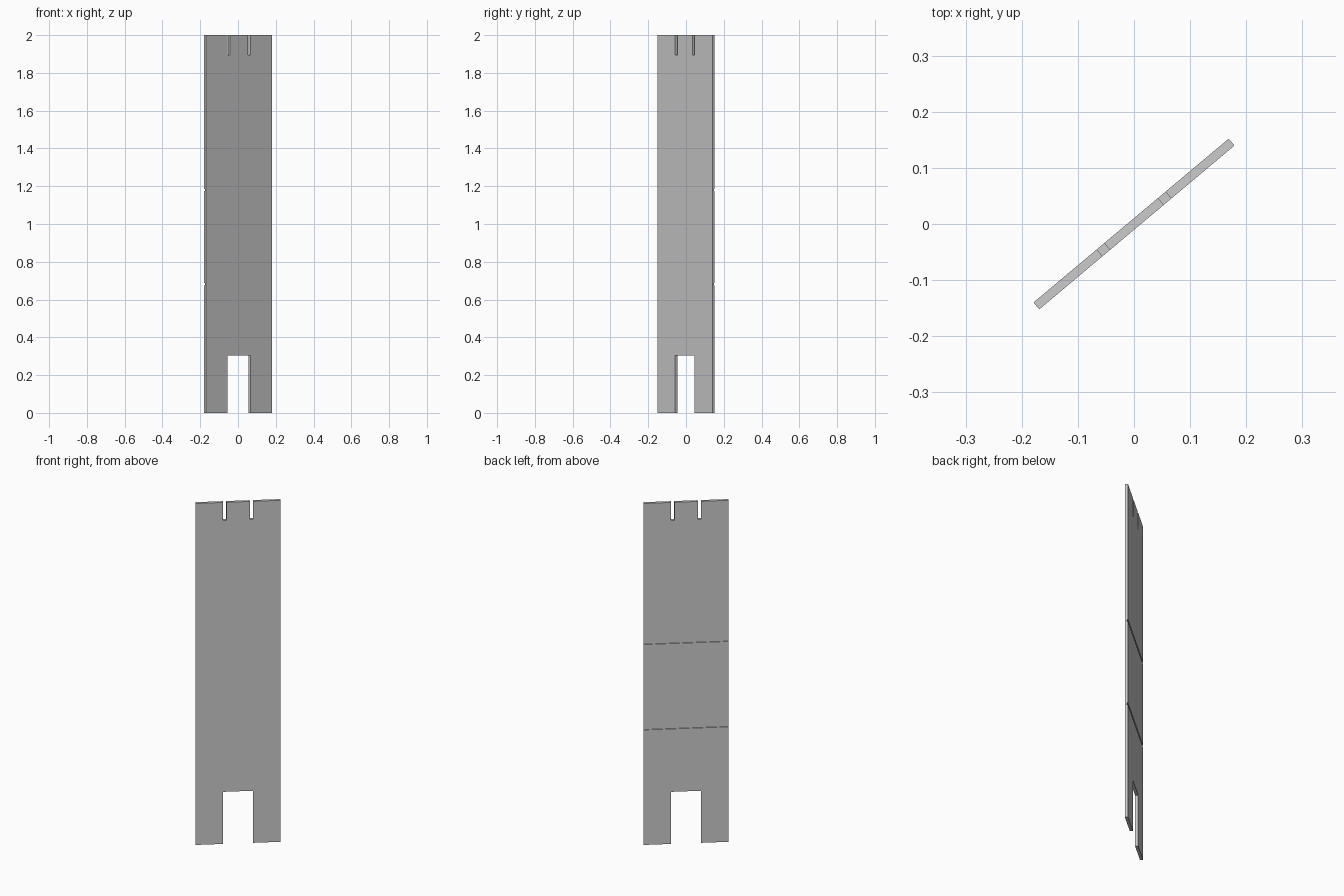
import bpy, bmesh, math
from mathutils import Matrix

if "Cube" in bpy.data.objects:
    bpy.data.objects.remove(bpy.data.objects["Cube"], do_unlink=True)

HALF_W, THICK, HEIGHT = 0.227, 0.016, 2.0
NOTCH_W, NOTCH_Z = 0.08, 0.305
SLOT_IN, SLOT_Z = 0.0625, 1.895
GROOVE_W, GROOVE_DEPTH = 0.013, 0.005
TURN = Matrix.Rotation(math.radians(40), 4, 'Z')

grey = bpy.data.materials.new("plain grey")
grey.use_nodes = True
colour = (0.6, 0.6, 0.6, 1)
grey.diffuse_color = colour
grey.node_tree.nodes["Principled BSDF"].inputs["Base Color"].default_value = colour


def make_object(name, bm):
    bmesh.ops.recalc_face_normals(bm, faces=bm.faces)
    mesh = bpy.data.meshes.new(name)
    bm.to_mesh(mesh)
    bm.free()
    mesh.materials.append(grey)
    obj = bpy.data.objects.new(name, mesh)
    bpy.context.collection.objects.link(obj)
    return obj


# Plank outline: half profile mirrored, with foot notch and two top slots
half = [(NOTCH_W, NOTCH_Z), (NOTCH_W, 0), (HALF_W, 0), (HALF_W, HEIGHT),
        (NOTCH_W, HEIGHT), (NOTCH_W, SLOT_Z), (SLOT_IN, SLOT_Z), (SLOT_IN, HEIGHT)]
outline = half + [(-x, z) for x, z in reversed(half)]
bm = bmesh.new()
face = bm.faces.new([bm.verts.new((x, -THICK / 2, z)) for x, z in outline])
extruded = bmesh.ops.extrude_face_region(bm, geom=[face])["geom"]
bmesh.ops.translate(bm, vec=(0, THICK, 0),
                    verts=[v for v in extruded if isinstance(v, bmesh.types.BMVert)])
plank = make_object("notched_plank", bm)

# Two shallow grooves across the back
cutters = []
for z in (0.68, 1.18):
    bm = bmesh.new()
    bmesh.ops.create_cube(bm, size=1)
    bmesh.ops.scale(bm, vec=(1, 2 * GROOVE_DEPTH, GROOVE_W), verts=bm.verts)
    bmesh.ops.translate(bm, vec=(0, THICK / 2, z), verts=bm.verts)
    cutter = make_object("groove_cutter", bm)
    cutter.hide_render = True
    cutters.append(cutter)
    mod = plank.modifiers.new("groove", 'BOOLEAN')
    mod.operation, mod.solver, mod.object = 'DIFFERENCE', 'EXACT', cutter

# Apply the cuts, then turn the plank diagonally
bpy.context.view_layer.update()
cut_mesh = bpy.data.meshes.new_from_object(
    plank.evaluated_get(bpy.context.evaluated_depsgraph_get()))
plank.modifiers.clear()
plank.data = cut_mesh
for cutter in cutters:
    bpy.data.objects.remove(cutter, do_unlink=True)
plank.data.transform(TURN)
